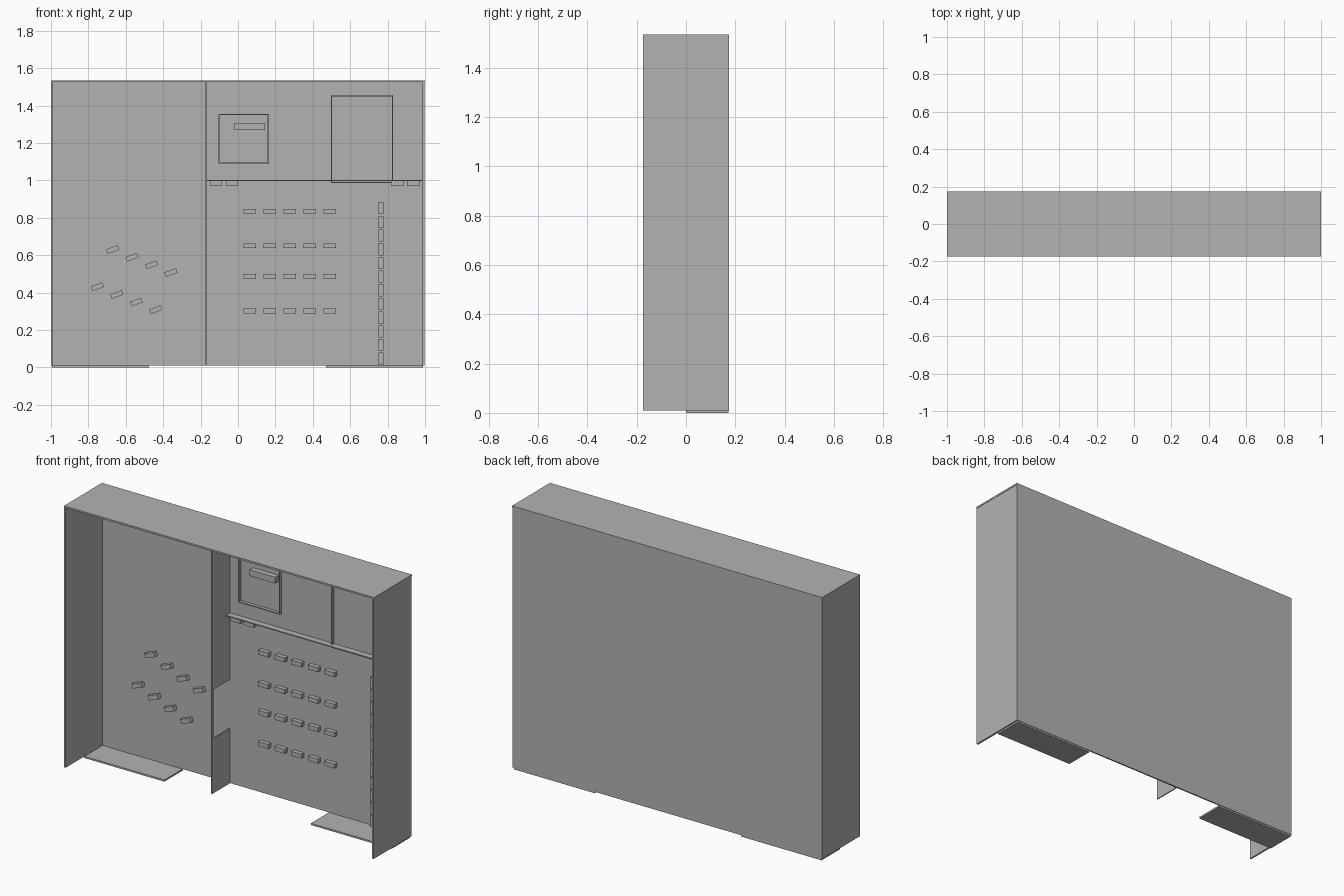
import bpy, bmesh, math

if "Cube" in bpy.data.objects:
    bpy.data.objects.remove(bpy.data.objects["Cube"])

grey = bpy.data.materials.new("plain_grey")
grey.diffuse_color = (0.45, 0.45, 0.45, 1)
grey.use_nodes = True
grey.node_tree.nodes["Principled BSDF"].inputs["Base Color"].default_value = grey.diffuse_color


def box(name, x, y, z, tilt=0):
    """Box from (min, max) ranges, optionally tilted about the y axis."""
    bm = bmesh.new()
    bmesh.ops.create_cube(bm, size=1)
    me = bpy.data.meshes.new(name)
    bmesh.ops.scale(bm, vec=(x[1] - x[0], y[1] - y[0], z[1] - z[0]), verts=bm.verts)
    bm.to_mesh(me)
    bm.free()
    me.materials.append(grey)
    ob = bpy.data.objects.new(name, me)
    ob.location = [(r[0] + r[1]) / 2 for r in (x, y, z)]
    ob.rotation_euler.y = -math.radians(tilt)
    bpy.context.collection.objects.link(ob)
    return ob


BACK = 0.167  # inner face of the back panel


def block(name, cx, cz, w=0.065, h=0.026, tilt=0, depth=0.025):
    """Small block fixed to the back panel."""
    box(name, (cx - w / 2, cx + w / 2), (BACK - depth, BACK + 0.002),
        (cz - h / 2, cz + h / 2), tilt)


def frame(name, x, z, t=0.006, depth=0.018):
    """Thin four-sided frame standing out from the back panel."""
    y = (BACK - depth, BACK + 0.002)
    box(name + "_left", (x[0], x[0] + t), y, z)
    box(name + "_right", (x[1] - t, x[1]), y, z)
    box(name + "_bottom", (x[0] + t, x[1] - t), y, (z[0], z[0] + t))
    box(name + "_top", (x[0] + t, x[1] - t), y, (z[1] - t, z[1]))


# Cabinet shell, open at the front
box("back_panel", (-0.99, 0.987), (BACK, 0.175), (0.01, 1.525))
box("left_side", (-1, -0.99), (-0.175, 0.175), (0.01, 1.525))
box("right_side", (0.987, 0.998), (-0.175, 0.175), (0.01, 1.525))
box("top_panel", (-1, 1), (-0.175, 0.175), (1.525, 1.535))

# Bottom ledges
box("left_ledge", (-0.995, -0.475), (0, 0.172), (0, 0.01))
box("right_ledge", (0.47, 0.99), (0, 0.172), (0, 0.01))

# Divider with an opening and a narrow front strip
dx = (-0.173, -0.167)
box("divider_upper", dx, (0, BACK), (0.615, 1.525))
box("divider_lower", dx, (0, BACK), (0.01, 0.33))
box("divider_strip", dx, (0, 0.015), (0.33, 0.615))

# Shelf and its supports
box("shelf", (-0.167, 0.987), (BACK - 0.037, BACK), (0.997, 1.003))
for cx in (-0.118, -0.032, 0.852, 0.937):
    block("shelf_support", cx, 0.983)

# Frames on the upper back wall
frame("square_frame", (-0.103, 0.165), (1.088, 1.355))
frame("tall_frame", (0.497, 0.83), (0.985, 1.455))
block("frame_bar", 0.063, 1.288, 0.165, 0.036, depth=0.032)

# Grid of blocks
for cz in (0.835, 0.65, 0.485, 0.302):
    for i in range(5):
        block("grid_block", 0.0625 + 0.107 * i, cz)

# Vertical row of blocks
for i in range(12):
    block("column_block", 0.765, 0.046 + 0.0732 * i, 0.025, 0.065)

# Two slanted rows of tilted blocks
for x0, z0 in ((-0.67, 0.63), (-0.752, 0.431)):
    for i in range(4):
        block("tilted_block", x0 + 0.104 * i, z0 - 0.041 * i, tilt=20)
